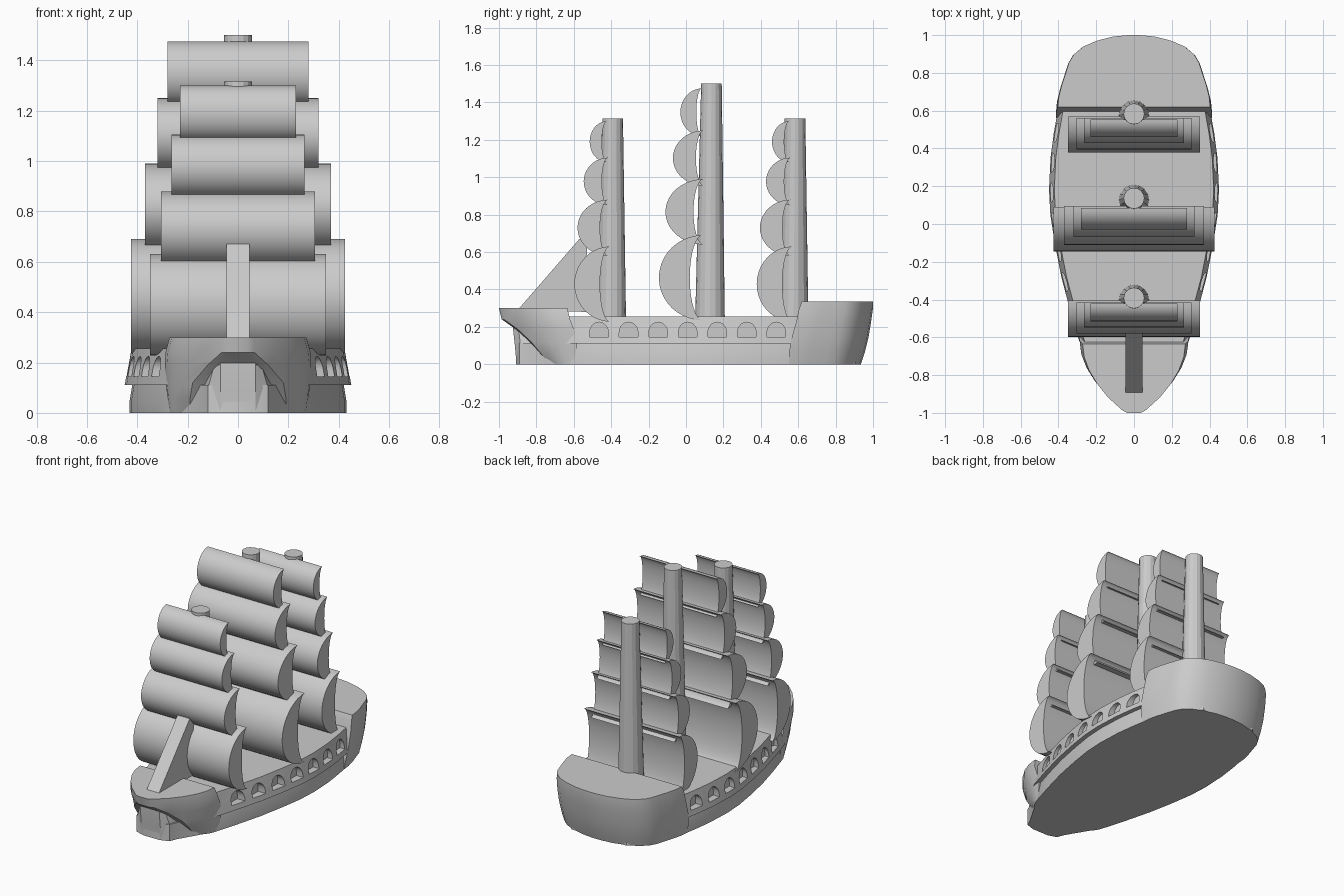
import bpy, bmesh
from math import sin, cos, pi, radians

cube = bpy.data.objects.get("Cube")
if cube:
    bpy.data.objects.remove(cube, do_unlink=True)

grey = bpy.data.materials.new("plain grey")
grey.use_nodes = True
grey.diffuse_color = (0.6, 0.6, 0.6, 1)
grey.node_tree.nodes["Principled BSDF"].inputs["Base Color"].default_value = (0.6, 0.6, 0.6, 1)


def finish(name, bm, angle=30):
    bmesh.ops.recalc_face_normals(bm, faces=bm.faces)
    mesh = bpy.data.meshes.new(name)
    bm.to_mesh(mesh)
    bm.free()
    mesh.materials.append(grey)
    ob = bpy.data.objects.new(name, mesh)
    bpy.context.collection.objects.link(ob)
    smooth(ob, angle)
    return ob


def smooth(ob, angle):
    bpy.ops.object.select_all(action='DESELECT')
    ob.select_set(True)
    bpy.context.view_layer.objects.active = ob
    bpy.ops.object.shade_smooth_by_angle(angle=radians(angle))


def skin(bm, rings):
    """Closed solid through rings that have equal point counts."""
    loops = [[bm.verts.new(p) for p in ring] for ring in rings]
    n = len(loops[0])
    for a, b in zip(loops, loops[1:]):
        for i in range(n):
            j = (i + 1) % n
            bm.faces.new((a[i], a[j], b[j], b[i]))
    bm.faces.new(loops[0])
    bm.faces.new(loops[-1])


def plan(half, z):
    """Mirror a half outline of (half width, y) into a full ring at height z."""
    return [(x, y, z) for x, y in half] + [(-x, y, z) for x, y in reversed(half)]


def prism(bm, profile, x0, x1):
    """Extrude a (y, z) profile along x."""
    skin(bm, [[(x, y, z) for y, z in profile] for x in (x0, x1)])


# Hull side curve, listed from bow to stern
SIDE = [(0.29, -0.62), (0.34, -0.45), (0.385, -0.28), (0.42, -0.1), (0.443, 0.05),
        (0.45, 0.18), (0.442, 0.35), (0.425, 0.48), (0.4, 0.62)]


def half_width(y):
    for (xa, ya), (xb, yb) in zip(SIDE, SIDE[1:]):
        if ya <= y <= yb:
            return xa + (xb - xa) * (y - ya) / (yb - ya)
    return SIDE[0][0]


# Lower hull with the blunt stem
bm = bmesh.new()
rings = []
for z, inset in ((0, 0.02), (0.05, 0.02), (0.11, 0.03)):
    half = [(0.06, -0.91), (0.12, -0.89), (0.14, -0.84), (0.2, -0.74)]
    half += [(x - inset, y) for x, y in SIDE] + [(0.33, 0.8), (0.2, 0.91)]
    rings.append(plan(half, z))
skin(bm, rings)
finish("lower_hull", bm)

bm = bmesh.new()
skin(bm, [plan([(0.07, y), (w * 0.85, y + 0.03), (w, y + 0.1), (w, -0.6)], z)
          for z, y, w in ((0.01, -0.907, 0.14), (0.1, -0.915, 0.14), (0.19, -0.925, 0.11), (0.24, -0.925, 0.07))])
finish("stem", bm)

# Upper hull, leaning inwards to the deck
bm = bmesh.new()
skin(bm, [plan([(0.24, -0.72)] + [(x - inset, y) for x, y in SIDE] + [(0.34, 0.8)], z)
          for z, inset in ((0.11, 0), (0.18, 0.012), (0.255, 0.028))])
upper = finish("upper_hull", bm)

# Arched gun ports cut into both sides
bm = bmesh.new()
for i in range(7):
    y = -0.465 + i * 0.158
    arch = [(y - 0.05, 0.145), (y + 0.05, 0.145)]
    arch += [(y + 0.05 * cos(pi * k / 10), 0.17 + 0.055 * sin(pi * k / 10)) for k in range(11)]
    for s in (1, -1):
        prism(bm, arch, s * (half_width(y) - 0.05), s * 0.6)
cutter = finish("port_cutter", bm)
cutter.hide_render = True
cut = upper.modifiers.new("ports", 'BOOLEAN')
cut.operation = 'DIFFERENCE'
cut.solver = 'EXACT'
cut.object = cutter
bpy.context.view_layer.update()
bpy.context.view_layer.objects.active = upper
bpy.ops.object.modifier_apply(modifier="ports")
bpy.data.objects.remove(cutter, do_unlink=True)
smooth(upper, 30)

# Raised bow whose underside sweeps back to the keel
bm = bmesh.new()
rings = []
for z, y, w, back, wb in ((0.0, -0.74, 0.19, -0.6, 0.272), (0.06, -0.79, 0.19, -0.59, 0.28),
                          (0.12, -0.84, 0.18, -0.58, 0.287), (0.19, -0.915, 0.12, -0.6, 0.29),
                          (0.24, -0.985, 0.065, -0.62, 0.288), (0.3, -1.0, 0.06, -0.635, 0.272)):
    half = [(w * 0.6, y), (w, y + 0.012)]
    for t in (0.2, 0.4, 0.6, 0.8, 1):
        half.append((w + (wb - w) * sin(t * pi / 2) ** 0.85, y + 0.012 + (back - y - 0.012) * t))
    rings.append(plan(half, z))
skin(bm, rings)
finish("bow", bm)

# Raised rounded stern
STERN = [(0.4, 0.14), (0.385, 0.3), (0.36, 0.5), (0.345, 0.62), (0.32, 0.73),
         (0.27, 0.84), (0.2, 0.92), (0.11, 0.98), (0.03, 1.0)]
bm = bmesh.new()
rings = []
for z, front, back, k in ((0.0, 0.55, 0.935, 0.97), (0.06, 0.55, 0.955, 1.0), (0.14, 0.565, 0.975, 1.02),
                          (0.23, 0.59, 0.99, 1.02), (0.3, 0.605, 1.0, 1.01), (0.335, 0.62, 1.0, 0.995)):
    half = [(0.405 * k, front)] + [(x * k, front + (back - front) * t) for x, t in STERN]
    rings.append(plan(half, z))
skin(bm, rings)
finish("stern", bm)


# Masts and their stacks of curved sails
def mast(name, y, top):
    bm = bmesh.new()
    skin(bm, [[(r * cos(2 * pi * i / 16), yc + r * sin(2 * pi * i / 16), z) for i in range(16)]
              for r, yc, z in ((0.08, y, 0.2), (0.055, y + 0.008, top))])
    finish(name, bm, 15)


def sail(name, low, high, half, front, back, hollow):
    mid, h, steps = (low + high) / 2, (high - low) / 2, 20

    def arc(depth):
        return [(back - depth * sin(pi * i / steps), mid - h * cos(pi * i / steps))
                for i in range(steps + 1)]
    inner = arc(hollow)[1:-1]
    bm = bmesh.new()
    prism(bm, arc(back - front) + inner[::-1], -half, half)
    finish(name, bm)


mast("main_mast", 0.128, 1.5)
for i, s in enumerate([(0.235, 0.69, 0.425, -0.145, 0.09, 0.07), (0.64, 0.99, 0.37, -0.11, 0.095, 0.055),
                       (0.955, 1.25, 0.32, -0.07, 0.095, 0.042), (1.22, 1.475, 0.28, -0.03, 0.085, 0.03)]):
    sail(f"main_sail_{i + 1}", *s)

for name, y in (("fore", -0.4), ("mizzen", 0.575)):
    mast(name + "_mast", y, 1.315)
    for i, (low, high, half, front, back, hollow) in enumerate([
            (0.228, 0.63, 0.35, -0.197, -0.005, 0.055), (0.58, 0.88, 0.305, -0.18, -0.015, 0.045),
            (0.85, 1.105, 0.265, -0.147, -0.015, 0.035), (1.08, 1.3, 0.23, -0.115, -0.022, 0.028)]):
        sail(f"{name}_sail_{i + 1}", low, high, half, y + front, y + back, hollow)

# Wedge shaped jib between the bow and the fore sails
bm = bmesh.new()
prism(bm, [(-0.9, 0.29), (-0.57, 0.67), (-0.53, 0.67), (-0.53, 0.28)], -0.045, 0.045)
finish("jib", bm)
